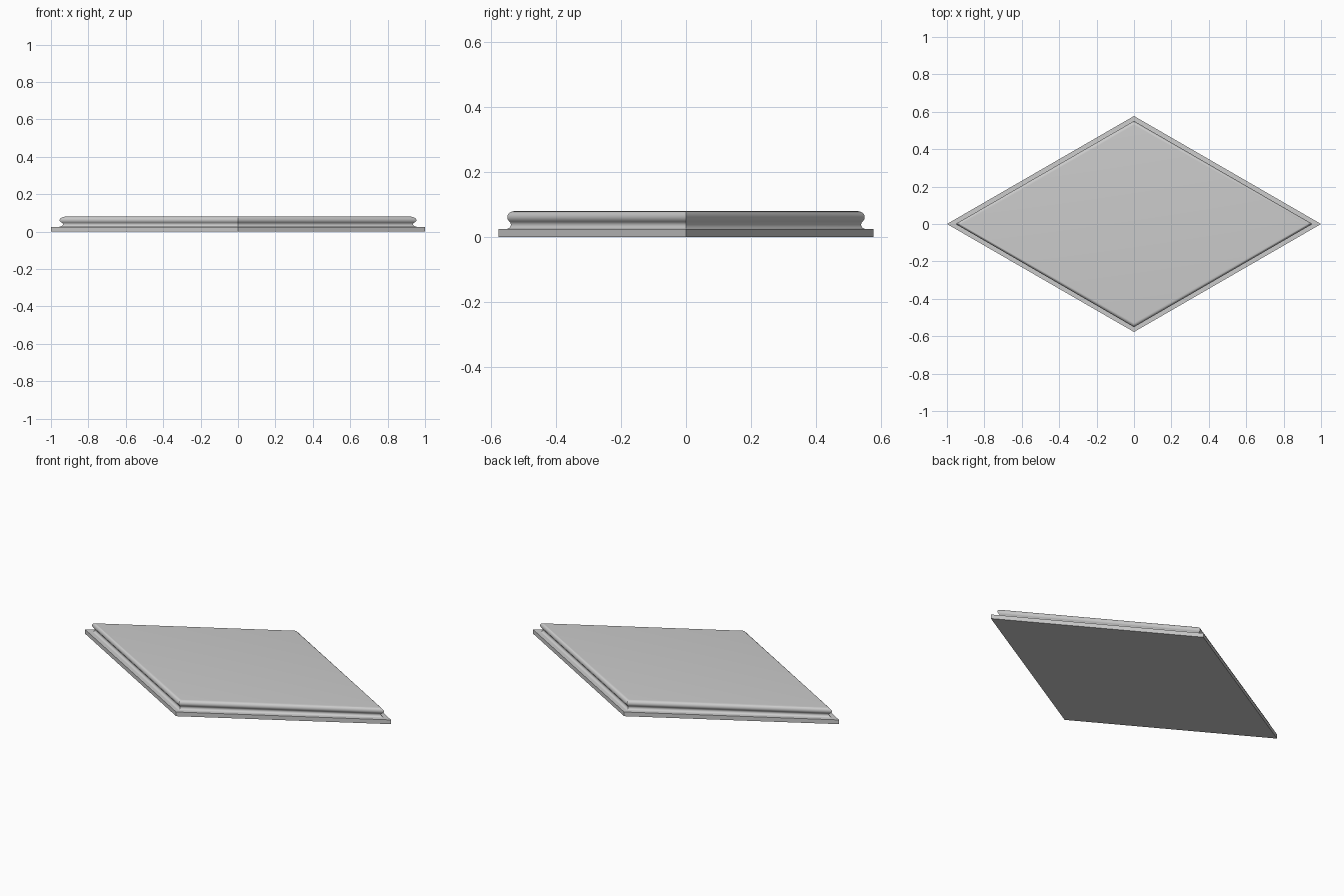
import bpy, bmesh
from math import sin, cos, radians, sqrt

if "Cube" in bpy.data.objects:
    bpy.data.objects.remove(bpy.data.objects["Cube"])


def arc(cx, cz, r, a0, a1, steps):
    """Points on a circular arc as (distance from centre to side, height)."""
    angles = [radians(a0 + (a1 - a0) * i / steps) for i in range(steps + 1)]
    return [(cx + r * cos(a), cz + r * sin(a)) for a in angles]


# Moulding profile: flat plinth, concave cove, rounded bulge, flat top
r_bulge, r_cove = 0.0185, 0.0137
side, lip, top = 0.5, 0.025, 0.08
bulge_x, bulge_z = 0.477 - r_bulge, top - r_bulge
cove_x = bulge_x + (r_bulge + r_cove) * cos(radians(45))
cove_z = lip + r_cove
profile = [(side, 0), (side, lip)]
profile += arc(cove_x, cove_z, r_cove, 270, 135, 10)
profile += arc(bulge_x, bulge_z, r_bulge, -45, 90, 12)[1:]

# Sweep the profile around a 60-degree rhombus with mitred corners
bm = bmesh.new()
rings = []
for d, z in profile:
    hx, hy = d * 2, d * 2 / sqrt(3)
    rings.append([bm.verts.new((x, y, z))
                  for x, y in ((hx, 0), (0, hy), (-hx, 0), (0, -hy))])
for a, b in zip(rings, rings[1:]):
    for i in range(4):
        j = (i + 1) % 4
        bm.faces.new((a[i], a[j], b[j], b[i]))
bm.faces.new(rings[0][::-1])
bm.faces.new(rings[-1])
bmesh.ops.recalc_face_normals(bm, faces=bm.faces)

mesh = bpy.data.meshes.new("rhombus_plinth")
bm.to_mesh(mesh)
bm.free()
plinth = bpy.data.objects.new("rhombus_plinth", mesh)
bpy.context.collection.objects.link(plinth)

# Smooth the moulding while keeping mitres and lips crisp
bpy.context.view_layer.objects.active = plinth
plinth.select_set(True)
bpy.ops.object.shade_smooth_by_angle(angle=radians(30))
